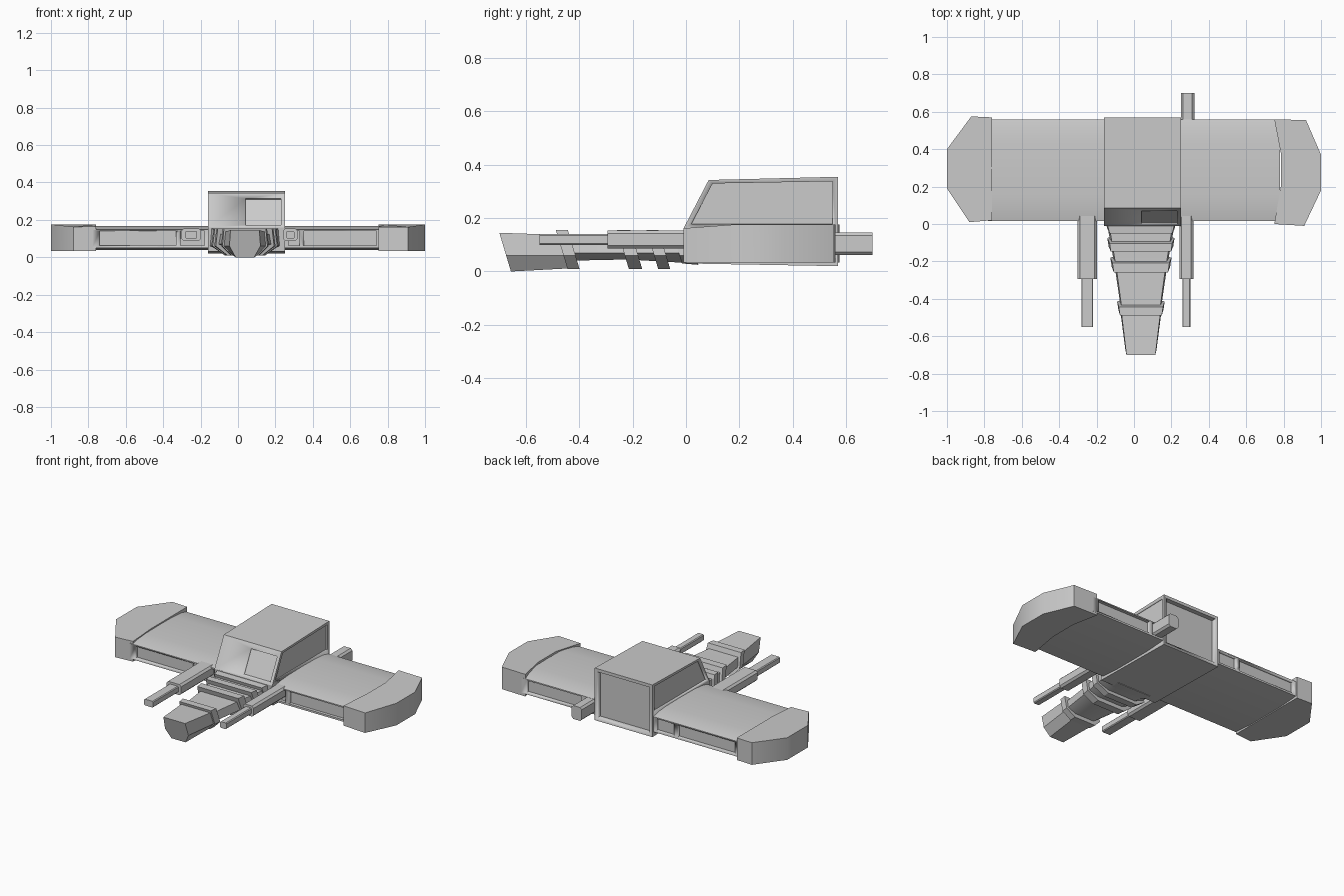
import bpy, bmesh
from math import radians

if "Cube" in bpy.data.objects:
    bpy.data.objects.remove(bpy.data.objects["Cube"])


def finish(name, bm, angle=30):
    bmesh.ops.recalc_face_normals(bm, faces=bm.faces)
    me = bpy.data.meshes.new(name)
    bm.to_mesh(me)
    bm.free()
    ob = bpy.data.objects.new(name, me)
    bpy.context.collection.objects.link(ob)
    bpy.ops.object.select_all(action='DESELECT')
    ob.select_set(True)
    bpy.context.view_layer.objects.active = ob
    bpy.ops.object.shade_smooth_by_angle(angle=radians(angle))
    return ob


def add_loft(bm, rings):
    """Capped skin through rings of equal point count."""
    vs = [[bm.verts.new(p) for p in r] for r in rings]
    n = len(vs[0])
    for a, b in zip(vs, vs[1:]):
        for i in range(n):
            j = (i + 1) % n
            bm.faces.new((a[i], a[j], b[j], b[i]))
    bm.faces.new(vs[0])
    bm.faces.new(vs[-1])


def loft(name, *ringsets, angle=30):
    bm = bmesh.new()
    for rings in ringsets:
        add_loft(bm, rings)
    return finish(name, bm, angle)


def along_x(profile, x0, x1):
    return [[(x, y, z) for y, z in profile] for x in (x0, x1)]


def box(x0, x1, y0, y1, z0, z1):
    return along_x([(y0, z0), (y0, z1), (y1, z1), (y1, z0)], x0, x1)


def cut(ob, *ringsets):
    cutter = loft("cutter", *ringsets)
    cutter.hide_render = True
    m = ob.modifiers.new("recess", 'BOOLEAN')
    m.operation = 'DIFFERENCE'
    m.solver = 'EXACT'
    m.object = cutter
    bpy.context.view_layer.objects.active = ob
    bpy.ops.object.modifier_apply(modifier=m.name)
    bpy.data.objects.remove(cutter)


# Cabin with recessed sides, window and rear frame
side = [(0, 0.03), (-0.01, 0.16), (0.085, 0.343), (0.57, 0.355), (0.57, 0.02)]
cabin = loft("cabin", along_x(side, -0.16, 0.25))
panel = [(0.02, 0.178), (0.1, 0.33), (0.55, 0.338), (0.55, 0.178)]
window = [(-0.03, 0.172), (0.045, 0.32), (0.08, 0.31), (0.009, 0.172)]
cut(cabin, along_x(panel, -0.2, -0.15), along_x(panel, 0.24, 0.3),
    along_x(window, 0.04, 0.23), box(-0.14, 0.23, 0.54, 0.6, 0.04, 0.335))

# Wings: curved slab with framed front and rear panels
wing_profile = [(0.015, 0.05), (0.015, 0.148), (0.07, 0.16), (0.15, 0.166), (0.3, 0.168),
                (0.43, 0.166), (0.51, 0.16), (0.56, 0.148), (0.56, 0.05), (0.42, 0.04), (0.15, 0.04)]
for label, s, root, split in (("left", -1, 0.15, 0.32), ("right", 1, 0.24, 0.34)):
    wing = loft(label + "_wing", along_x(wing_profile, s * root, s * 0.78))
    cuts = []
    for y0, y1 in ((-0.05, 0.035), (0.54, 0.6)):
        cuts.append(box(s * (split + 0.012), s * 0.74, y0, y1, 0.062, 0.14))
        cuts.append(box(s * (root + 0.03), s * (split - 0.012), y0, y1, 0.062, 0.14))
    cut(wing, *cuts)

# Wing tips: chamfered outline with a slight crown
tips = {
    "left": [(-0.76, 0.02), (-0.88, 0.01), (-1, 0.19), (-1, 0.4), (-0.87, 0.575),
             (-0.76, 0.57), (-0.76, 0.38), (-0.76, 0.2)],
    "right": [(0.75, 0.0), (0.91, -0.01), (1, 0.18), (1, 0.37), (0.92, 0.555),
              (0.75, 0.56), (0.785, 0.38), (0.785, 0.2)],
}
for label, outline in tips.items():
    top = [(x, y, 0.162 + 0.014 * min(1, max(0, y) / 0.15)) for x, y in outline]
    low = [(x, y, 0.034) for x, y in outline]
    loft(label + "_wing_tip", [low, top], angle=45)


# Nose: raked sections, wide above a waist and chamfered below
def section(y, hw, top, bottom, waist=0.06, rake=0.3):
    c = 0.037
    pts = [(-0.6 * hw, bottom), (-hw, waist), (-0.93 * hw, top),
           (0.93 * hw, top), (hw, waist), (0.6 * hw, bottom)]
    return [(c + x, y + rake * (0.145 - z), z) for x, z in pts]


def nose_width(y):
    return 0.085 + (y + 0.7) * (0.03 / 0.22) if y < -0.48 else 0.115 + (y + 0.48) * 0.155


loft("nose_tip", [section(-0.7, 0.083, 0.145, 0.0), section(-0.47, 0.113, 0.137, 0.012)])
loft("nose_core", [section(-0.49, 0.105, 0.125, 0.04, 0.07), section(-0.25, 0.14, 0.125, 0.045, 0.07),
                   section(0.0, 0.185, 0.13, 0.03, 0.07)])
for i, (y0, y1) in enumerate([(-0.485, -0.44), (-0.255, -0.205), (-0.145, -0.1)]):
    loft("nose_rib_%d" % (i + 1),
         [section(y, nose_width(y) + 0.006, 0.155, 0.01) for y in (y0, y1)])
loft("nose_collar", [section(-0.05, 0.18, 0.15, 0.03), section(0.01, 0.195, 0.155, 0.025)])


# Guns and rear stub: chamfered bars along y
def bar(name, x, hw, z, hh, y0, y1, c=0.012):
    pts = [(-hw + c, -hh), (hw - c, -hh), (hw, -hh + c), (hw, hh - c),
           (hw - c, hh), (-hw + c, hh), (-hw, hh - c), (-hw, -hh + c)]
    loft(name, [[(x + px, y, z + pz) for px, pz in pts] for y in (y0, y1)])


for label, x, hw, bw in (("left", -0.25, 0.052, 0.032), ("right", 0.28, 0.038, 0.022)):
    bar(label + "_gun_body", x, hw, 0.12, 0.034, -0.295, 0.06)
    bar(label + "_gun_barrel", x, bw, 0.12, 0.02, -0.55, -0.28, 0.005)
bar("rear_stub", 0.287, 0.036, 0.104, 0.043, 0.5, 0.7)
